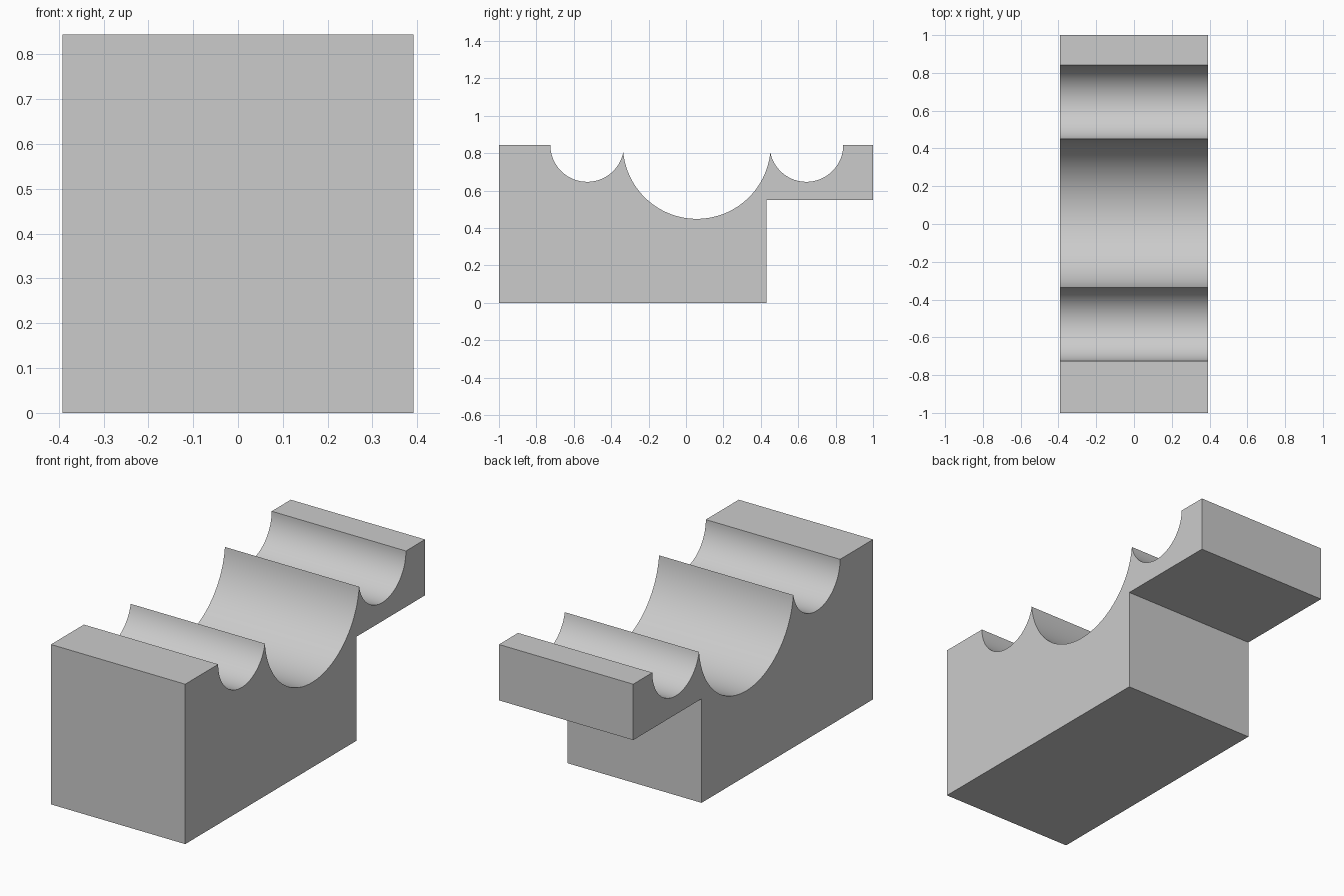
import bpy
import bmesh
from math import asin, cos, pi, radians, sin, sqrt

cube = bpy.data.objects.get("Cube")
if cube:
    bpy.data.objects.remove(cube, do_unlink=True)

# Main dimensions
HALF_WIDTH = 0.392
TOP = 0.844
STEP_Z, STEP_Y = 0.549, 0.43
BIG_R, SMALL_R = 0.395, 0.197
MID_Y, SPACING = 0.0577, 0.586

# Depth of the ridges where neighbouring grooves meet
reach = (SPACING**2 + BIG_R**2 - SMALL_R**2) / (2 * SPACING)
ridge_drop = sqrt(BIG_R**2 - reach**2)
big_cut = asin(ridge_drop / BIG_R)
small_cut = asin(ridge_drop / SMALL_R)


def groove(centre, radius, start, end, steps):
    """Points along a round groove, from its front rim to its back rim."""
    angles = [start + (end - start) * i / steps for i in range(steps + 1)]
    return [(centre + radius * cos(a), TOP + radius * sin(a)) for a in angles]


# Side profile as (y, z); shared ridge points are kept once
profile = [(-1, 0), (-1, TOP)]
profile += groove(MID_Y - SPACING, SMALL_R, pi, 2 * pi - small_cut, 40)[:-1]
profile += groove(MID_Y, BIG_R, pi + big_cut, 2 * pi - big_cut, 56)[:-1]
profile += groove(MID_Y + SPACING, SMALL_R, pi + small_cut, 2 * pi, 40)
profile += [(1, TOP), (1, STEP_Z), (STEP_Y, STEP_Z), (STEP_Y, 0)]

# Extrude the profile across the width
bm = bmesh.new()
side = bm.faces.new([bm.verts.new((-HALF_WIDTH, y, z)) for y, z in profile])
result = bmesh.ops.extrude_face_region(bm, geom=[side], use_keep_orig=True)
moved = [v for v in result["geom"] if isinstance(v, bmesh.types.BMVert)]
bmesh.ops.translate(bm, verts=moved, vec=(2 * HALF_WIDTH, 0, 0))
bmesh.ops.recalc_face_normals(bm, faces=bm.faces)
mesh = bpy.data.meshes.new("grooved_block")
bm.to_mesh(mesh)
bm.free()

block = bpy.data.objects.new("grooved_block", mesh)
bpy.context.collection.objects.link(block)

# Plain grey material
grey = bpy.data.materials.new("plain_grey")
grey.use_nodes = True
colour = (0.6, 0.6, 0.6, 1)
grey.diffuse_color = colour
grey.node_tree.nodes["Principled BSDF"].inputs["Base Color"].default_value = colour
mesh.materials.append(grey)

# Smooth grooves, crisp corners
bpy.ops.object.select_all(action="DESELECT")
block.select_set(True)
bpy.context.view_layer.objects.active = block
bpy.ops.object.shade_smooth_by_angle(angle=radians(30))
